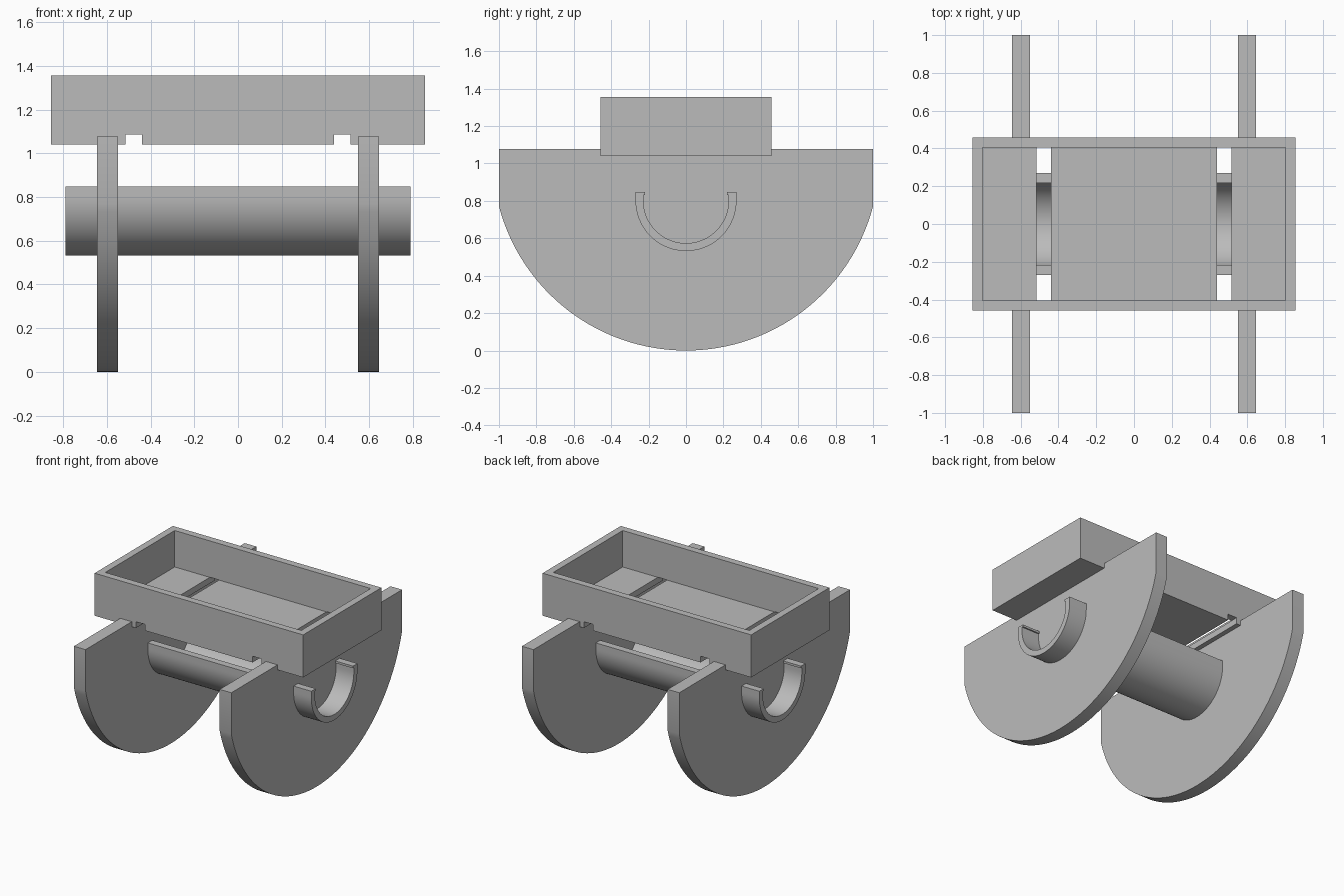
import bpy, bmesh
from math import sin, cos, pi, asin, radians

cube = bpy.data.objects.get("Cube")
if cube:
    bpy.data.objects.remove(cube, do_unlink=True)

grey = bpy.data.materials.new("plain grey")
grey.use_nodes = True
grey.diffuse_color = (0.5, 0.5, 0.5, 1)
grey.node_tree.nodes["Principled BSDF"].inputs["Base Color"].default_value = grey.diffuse_color


def extrude(name, outline, x0, x1):
    """Solid from a (y, z) outline swept along x."""
    bm = bmesh.new()
    face = bm.faces.new([bm.verts.new((x0, y, z)) for y, z in outline])
    ext = bmesh.ops.extrude_face_region(bm, geom=[face])
    moved = [g for g in ext["geom"] if isinstance(g, bmesh.types.BMVert)]
    bmesh.ops.translate(bm, verts=moved, vec=(x1 - x0, 0, 0))
    bmesh.ops.recalc_face_normals(bm, faces=bm.faces)
    mesh = bpy.data.meshes.new(name)
    bm.to_mesh(mesh)
    bm.free()
    mesh.materials.append(grey)
    obj = bpy.data.objects.new(name, mesh)
    bpy.context.collection.objects.link(obj)
    return obj


def box(name, x0, x1, y, z0, z1):
    return extrude(name, [(-y, z0), (y, z0), (y, z1), (-y, z1)], x0, x1)


def smooth(obj):
    bpy.ops.object.select_all(action="DESELECT")
    obj.select_set(True)
    bpy.context.view_layer.objects.active = obj
    bpy.ops.object.shade_smooth_by_angle(angle=radians(20))


def arc(radius, centre_z, half_angle, steps):
    """Arc hanging below its centre, from -y to +y."""
    angles = [half_angle * (2 * i / steps - 1) for i in range(steps + 1)]
    return [(radius * sin(a), centre_z - radius * cos(a)) for a in angles]


# Rounded side panels
R = 1.034
panel = [(-1, 1.077)] + arc(R, R, asin(1 / R), 64) + [(1, 1.077)]
for side, x in (("left", 0.55), ("right", -0.645)):
    smooth(extrude(side + "_side_panel", panel, x, x + 0.095))

# Open trough through both panels, with a small inward lip on each rim
outer = [(-0.27, 0.848)] + arc(0.27, 0.802, pi / 2, 48) + [(0.27, 0.848)]
inner = [(-0.218, 0.848), (-0.218, 0.832), (-0.228, 0.832)]
inner += arc(0.228, 0.802, pi / 2, 48)
inner += [(0.228, 0.832), (0.218, 0.832), (0.218, 0.848)]
smooth(extrude("half_round_trough", outer + inner[::-1], -0.79, 0.79))

# Tray with a hollow top and two slots across its underside
tray = box("tray", -0.855, 0.855, 0.458, 1.04, 1.355)
cutters = [
    box("tray_hollow", -0.803, 0.803, 0.406, 1.085, 1.5),
    box("left_slot", 0.44, 0.515, 0.6, 0.9, 1.086),
    box("right_slot", -0.515, -0.44, 0.6, 0.9, 1.086),
]
for cutter in cutters:
    mod = tray.modifiers.new(cutter.name, "BOOLEAN")
    mod.operation = "DIFFERENCE"
    mod.solver = "EXACT"
    mod.object = cutter
    bpy.context.view_layer.objects.active = tray
    bpy.ops.object.modifier_apply(modifier=mod.name)
    bpy.data.objects.remove(cutter, do_unlink=True)
